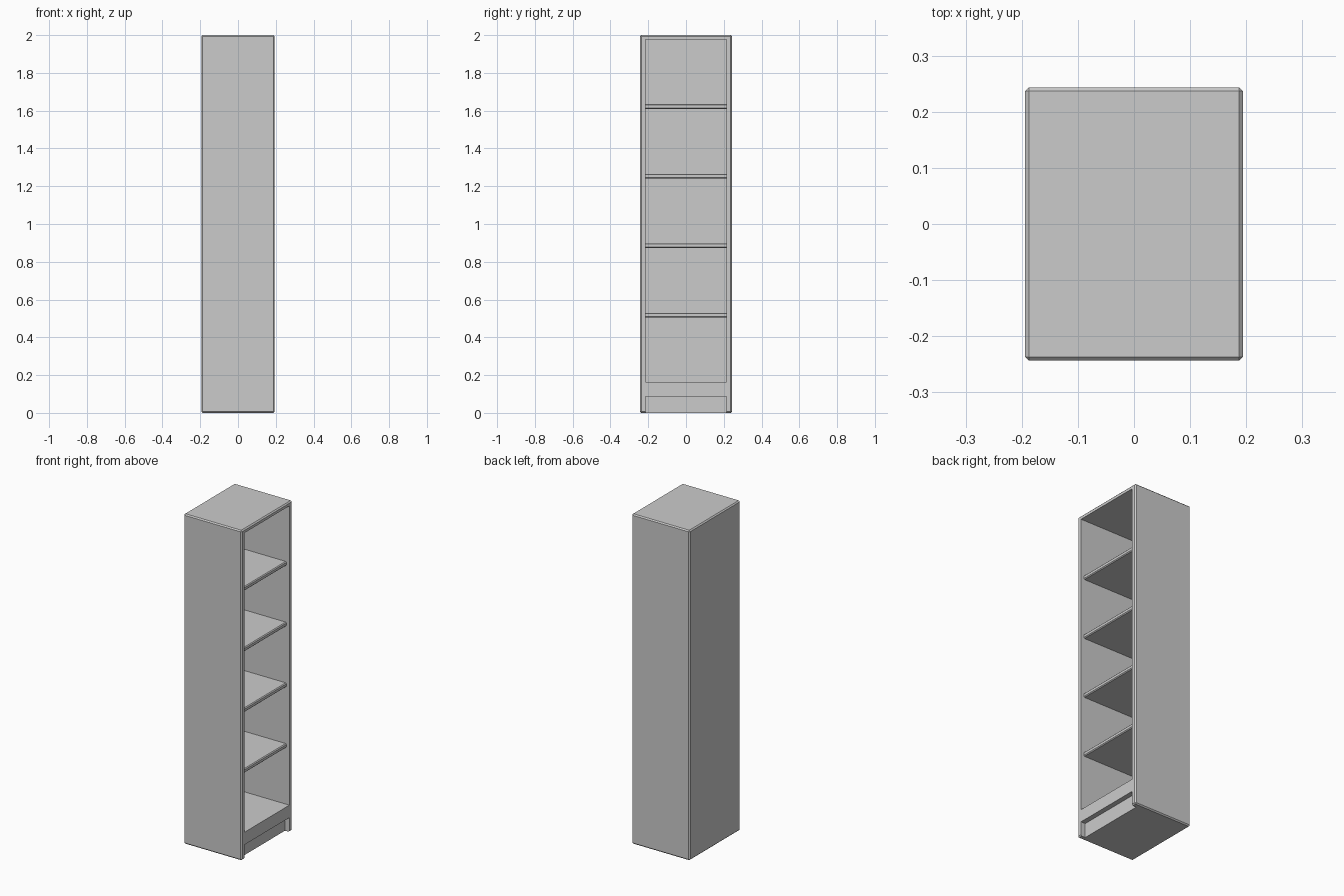
import bpy
import bmesh
from mathutils import Vector

if "Cube" in bpy.data.objects:
    bpy.data.objects.remove(bpy.data.objects["Cube"])

W, D, H = 0.1945, 0.2437, 2.0      # half depth (x), half width (y), height
Y_IN = 0.2145                      # half width of the openings
BEVEL = 0.007

grey = bpy.data.materials.new("light_grey")
grey.diffuse_color = (0.6, 0.6, 0.6, 1)
grey.use_nodes = True
grey.node_tree.nodes["Principled BSDF"].inputs["Base Color"].default_value = grey.diffuse_color


def box(name, lo, hi, bevel=0.0, pick=lambda e: True):
    """Box between two corners, with chamfers on the picked edges."""
    bm = bmesh.new()
    bmesh.ops.create_cube(bm, size=1)
    lo, hi = Vector(lo), Vector(hi)
    for v in bm.verts:
        v.co = Vector([lo[i] if v.co[i] < 0 else hi[i] for i in range(3)])
    if bevel:
        bmesh.ops.bevel(bm, geom=[e for e in bm.edges if pick(e)], offset=bevel,
                        segments=1, affect='EDGES')
    me = bpy.data.meshes.new(name)
    bm.to_mesh(me)
    bm.free()
    me.materials.append(grey)
    ob = bpy.data.objects.new(name, me)
    bpy.context.collection.objects.link(ob)
    return ob


# Outer case: one chamfered block, hollowed towards +x
case = box("bookcase_case", (-W, -D, 0), (W, D, H), BEVEL)
cutters = [
    box("shelf_space_cutter", (-W + 0.025, -Y_IN, 0.163), (W + 0.1, Y_IN, 1.977)),
    box("toe_kick_cutter", (W - 0.03, -Y_IN, -0.1), (W + 0.1, Y_IN, 0.087)),
]
for c in cutters:
    mod = case.modifiers.new(c.name, 'BOOLEAN')
    mod.operation = 'DIFFERENCE'
    mod.solver = 'EXACT'
    mod.object = c
    c.hide_render = True
    c.hide_set(True)

# Four evenly spaced shelves, front edges chamfered and set back a little
front = W - 0.02
for i in range(4):
    z = 0.505 + i * 0.368
    box(f"shelf_{i + 1}", (-W + 0.024, -Y_IN - 0.001, z), (front, Y_IN + 0.001, z + 0.025), 0.005,
        lambda e: all(v.co.x > front - 1e-4 for v in e.verts)
        and abs(e.verts[0].co.y - e.verts[1].co.y) > 0.1)
